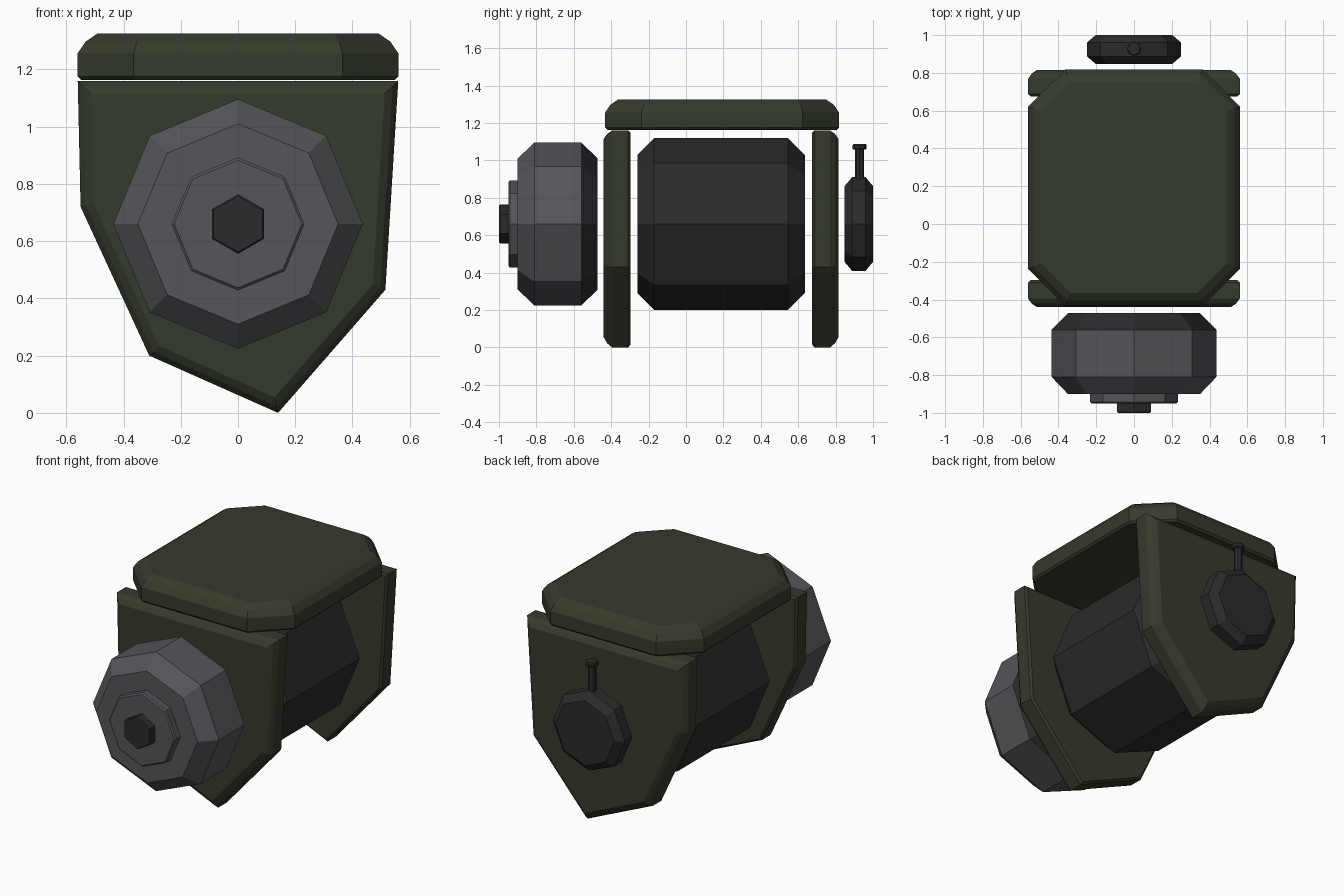
import bpy, bmesh
from math import sin, cos, pi
from mathutils import Vector

cube = bpy.data.objects.get("Cube")
if cube:
    bpy.data.objects.remove(cube, do_unlink=True)


def material(name, rgb):
    m = bpy.data.materials.new(name)
    m.use_nodes = True
    m.diffuse_color = (*rgb, 1)
    m.node_tree.nodes["Principled BSDF"].inputs["Base Color"].default_value = (*rgb, 1)
    return m


GREEN = material("dark olive", (0.036, 0.043, 0.025))
GREY = material("mid grey", (0.092, 0.089, 0.1))
DARK = material("charcoal", (0.024, 0.024, 0.024))


def finish(name, bm, *mats):
    bmesh.ops.recalc_face_normals(bm, faces=bm.faces[:])
    mesh = bpy.data.meshes.new(name)
    bm.to_mesh(mesh)
    bm.free()
    for m in mats:
        mesh.materials.append(m)
    obj = bpy.data.objects.new(name, mesh)
    bpy.context.collection.objects.link(obj)
    return obj


def slab(name, outline, start, depth, broad, fine=0.012):
    """Extrude an outline, with a broad chamfer on the far rim and a fine one on the near rim."""
    depth = Vector(depth)
    bm = bmesh.new()
    near = bm.faces.new([bm.verts.new(Vector(p) + Vector(start)) for p in outline])
    grown = bmesh.ops.extrude_face_region(bm, geom=[near], use_keep_orig=True)["geom"]
    far_verts = [g for g in grown if isinstance(g, bmesh.types.BMVert)]
    bmesh.ops.translate(bm, verts=far_verts, vec=depth)
    bmesh.ops.recalc_face_normals(bm, faces=bm.faces[:])
    for direction, width, segs in ((depth, broad, 2), (-depth, fine, 1)):
        bm.normal_update()
        cap = max(bm.faces, key=lambda f: f.normal.dot(direction.normalized()) + f.calc_area() * 0.01)
        bmesh.ops.bevel(bm, geom=list(cap.edges), offset=width, segments=segs,
                        profile=0.35, affect="EDGES", offset_type="OFFSET")
    return finish(name, bm, GREEN)


def drum(name, rings, sides, center, mats, axis="Y", dark_band=None):
    """Loft polygon rings given as (position along axis, radius), one vertex pointing up."""
    cx, cy, cz = center
    bm = bmesh.new()
    loops = []
    for t, r in rings:
        loop = []
        for i in range(sides):
            a = 2 * pi * i / sides
            u, v = r * sin(a), r * cos(a)
            p = (cx + u, t, cz + v) if axis == "Y" else (cx + u, cy + v, t)
            loop.append(bm.verts.new(p))
        loops.append(loop)
    for k, (a, b) in enumerate(zip(loops, loops[1:])):
        for i in range(sides):
            j = (i + 1) % sides
            f = bm.faces.new((a[i], a[j], b[j], b[i]))
            f.material_index = int(k == dark_band)
    bm.faces.new(loops[0])
    back = bm.faces.new(loops[-1])
    back.material_index = int(dark_band is not None)
    return finish(name, bm, *mats)


# End plates: the same lopsided outline, broad chamfer facing outwards
plate = [(-0.56, 0, 1.16), (0.56, 0, 1.16), (0.515, 0, 0.43),
         (0.14, 0, 0), (-0.31, 0, 0.2), (-0.55, 0, 0.72)]
slab("front_plate", plate, (0, -0.297, 0), (0, -0.143, 0), 0.045)
slab("rear_plate", plate, (0, 0.675, 0), (0, 0.14, 0), 0.045)

# Roof: rectangle with cut corners
w, l, c = 0.56, 0.625, 0.195
quarter = [(w, l - c), (w - c, l)]
roof = []
for sx, sy in ((1, 1), (-1, 1), (-1, -1), (1, -1)):
    pts = quarter if sx * sy > 0 else quarter[::-1]
    roof += [(x * sx, y * sy, 0) for x, y in pts]
slab("roof", roof, (0, 0.193, 1.163), (0, 0, 0.162), 0.068)

# Central drum
axle = (0, 0, 0.66)
drum("central_drum", [(-0.26, 0.37), (-0.17, 0.46), (0.545, 0.46), (0.635, 0.37)],
     8, axle, [DARK])

# Front drum with stepped hub and hexagonal nut
drum("front_drum", [(-0.9, 0.35), (-0.81, 0.436), (-0.56, 0.436), (-0.472, 0.35)],
     8, axle, [GREY, DARK], dark_band=2)
drum("hub_disc", [(-0.95, 0.223), (-0.942, 0.232), (-0.895, 0.232)], 8, axle, [GREY])
drum("hub_nut", [(-1.0, 0.098), (-0.994, 0.104), (-0.945, 0.104)], 6, axle, [DARK])

# Rear knob with stem and cap
drum("rear_knob", [(0.848, 0.203), (0.888, 0.25), (0.96, 0.25), (1.0, 0.203)],
     8, axle, [DARK])
stem = (0, 0.928, 0)
drum("knob_stem", [(0.88, 0.025), (1.065, 0.025)], 8, stem, [DARK], axis="Z")
drum("stem_cap", [(1.058, 0.033), (1.064, 0.038), (1.081, 0.038), (1.087, 0.033)],
     8, stem, [DARK], axis="Z")
